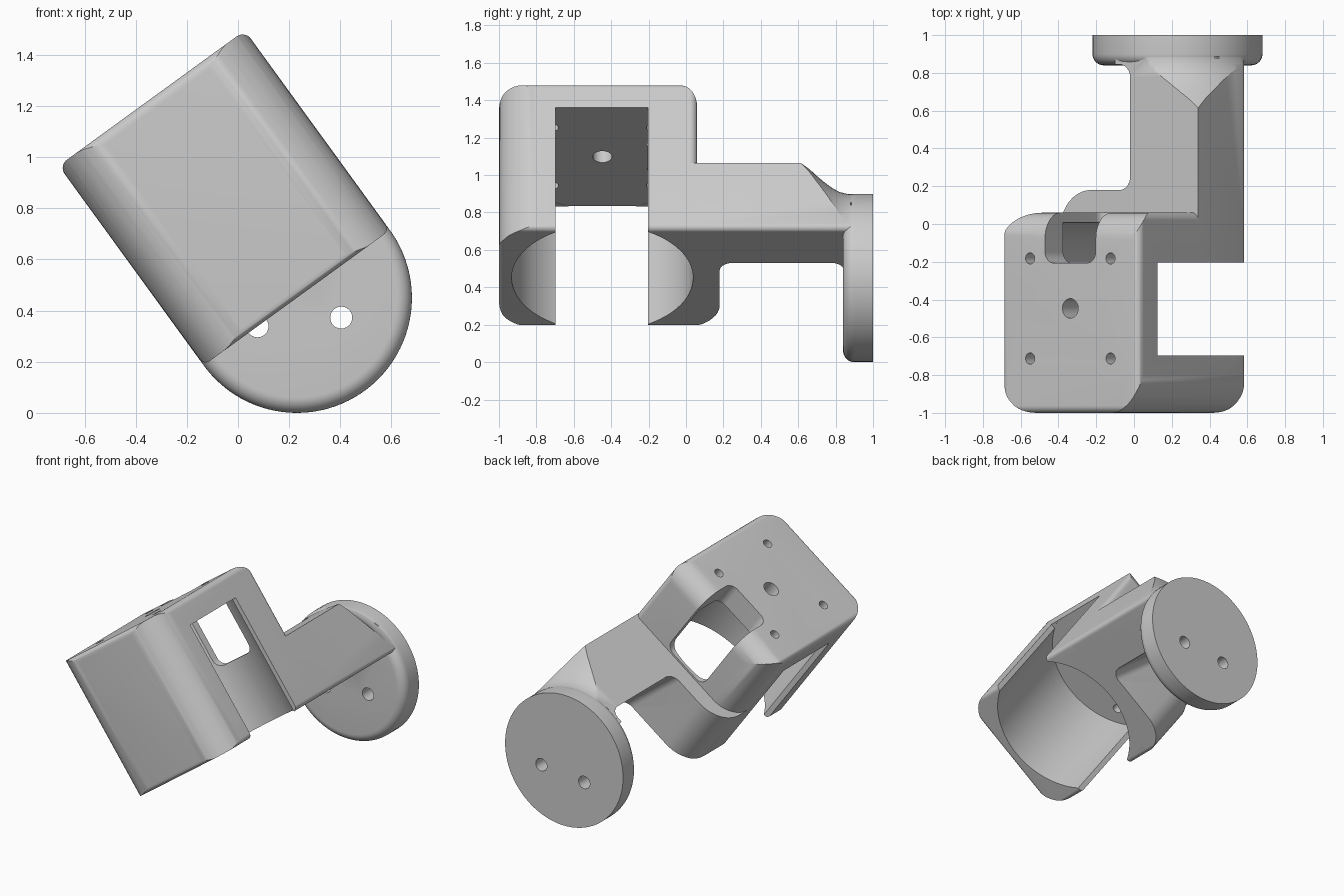
import bpy, bmesh, math
from mathutils import Vector

if "Cube" in bpy.data.objects:
    bpy.data.objects.remove(bpy.data.objects["Cube"])


def rounded(corners, seg=10):
    """Polygon from (x, y, radius) corners, each radius turned into an arc."""
    out, n = [], len(corners)
    for i, (x, y, r) in enumerate(corners):
        p = Vector((x, y))
        if r == 0:
            out.append(p)
            continue
        a = (Vector(corners[i - 1][:2]) - p).normalized()
        b = (Vector(corners[(i + 1) % n][:2]) - p).normalized()
        half = a.angle(b) / 2
        c = p + (a + b).normalized() * (r / math.sin(half))
        t = r / math.tan(half)
        v0, v1 = p + a * t - c, p + b * t - c
        total = v0.angle(v1)
        for k in range(seg + 1):
            f = k / seg
            w = (v0 * math.sin((1 - f) * total) + v1 * math.sin(f * total)) / math.sin(total)
            out.append(c + w)
    return out


def finish(name, bm):
    bmesh.ops.recalc_face_normals(bm, faces=bm.faces)
    me = bpy.data.meshes.new(name)
    bm.to_mesh(me)
    bm.free()
    ob = bpy.data.objects.new(name, me)
    bpy.context.collection.objects.link(ob)
    return ob


def bridge(name, rings):
    bm = bmesh.new()
    vs = [[bm.verts.new(p) for p in ring] for ring in rings]
    n = len(vs[0])
    for r0, r1 in zip(vs, vs[1:]):
        for i in range(n):
            j = (i + 1) % n
            bm.faces.new((r0[i], r0[j], r1[j], r1[i]))
    bm.faces.new(vs[0][::-1])
    bm.faces.new(vs[-1])
    return finish(name, bm)


def prism(name, corners, lo, hi, axis, top=None):
    place = {'x': lambda p, w: (w, p[0], p[1]),
             'y': lambda p, w: (p[0], w, p[1]),
             'z': lambda p, w: (p[0], p[1], w)}[axis]
    return bridge(name, [[place(p, lo) for p in rounded(corners)],
                         [place(p, hi) for p in rounded(top or corners)]])


def revolve(name, profile, axis='y', centre=(0, 0), n=96):
    rings = []
    for r, w in profile:
        ring = []
        for i in range(n):
            a = math.tau * (i + 0.5) / n
            p, q = centre[0] + r * math.cos(a), centre[1] + r * math.sin(a)
            ring.append((p, w, q) if axis == 'y' else (p, q, w))
        rings.append(ring)
    return bridge(name, rings)


def combine(a, b, op):
    m = a.modifiers.new(op, 'BOOLEAN')
    m.operation, m.solver, m.object = op, 'EXACT', b
    bpy.context.view_layer.objects.active = a
    bpy.ops.object.modifier_apply(modifier=m.name)
    bpy.data.objects.remove(b, do_unlink=True)
    return a


W, H, YC = 0.45, 0.965, -0.447     # half width, height, bore centre

# Motor housing, built upright and tilted at the end
bracket = prism("motor_bracket", [(-W, -1, .2), (W, -1, .2), (W, .06, .04), (-W, .06, .17)],
                0, H, 'z')
combine(bracket, prism("side_profile", [(-1, 0, .03), (.06, 0, 0), (.06, H, .14), (-1, H, .04)],
                       -1, 1, 'x'), 'INTERSECT')


# Lower back block with the offset arm, its inner side leaning
def arm_outline(u):
    return [(-W, -.2, 0), (W, -.2, 0), (W, .95, 0), (u - .1, .95, 0), (u - .1, .845, 0),
            (u, .845, .07), (u, .18, .07), (-W, .18, .2)]


arm = prism("arm", arm_outline(.137), 0, .433, 'z', top=arm_outline(.005))
combine(arm, revolve("neck_profile", [
    (1.5, -1.2), (1.5, .59), (.64, .6), (.615, .625), (.585, .66), (.55, .695), (.515, .735),
    (.485, .775), (.462, .815), (.451, .85), (.448, .88), (.448, .97)]), 'INTERSECT')
combine(bracket, arm, 'UNION')
combine(bracket, prism("end_profile", [(-W, 0, .03), (W, 0, .03), (W, H, .04), (-W, H, .04)],
                       -1.2, 1.2, 'y'), 'INTERSECT')

# Mounting disc with rounded front edge
edge = [(.45 - .06 * (1 - math.sin(t)), .84 + .06 * (1 - math.cos(t)))
        for t in (math.pi / 2 * k / 8 for k in range(9))]
combine(bracket, revolve("mounting_disc", edge + [(.45, 1)]), 'UNION')

# Cavity: open slot and round bore
combine(bracket, prism("slot", [(-1, -.697, 0), (1, -.697, 0), (1, -.203, 0), (-1, -.203, 0)],
                       -.2, .8, 'z'), 'DIFFERENCE')
combine(bracket, revolve("bore", [(.485, -.3), (.485, .801)], 'z', (0, YC)), 'DIFFERENCE')

# Cable window through the top back edge
window = prism("window", [(-.166, -.207, .06), (.166, -.207, .06), (.166, .3, 0), (-.166, .3, 0)],
               .3, 1.2, 'z')
combine(window, prism("window_floor", [(-.166, .445, .06), (.166, .445, .06),
                                       (.166, 1.1, 0), (-.166, 1.1, 0)], -.5, .5, 'y'),
        'INTERSECT')
combine(bracket, window, 'DIFFERENCE')

# Screw and shaft holes
holes = [('z', 0, YC, .052)]
holes += [('z', sx * .263, YC + sy * .265, .03) for sx in (-1, 1) for sy in (-1, 1)]
holes += [('y', .19 * math.cos(math.radians(a)), .19 * math.sin(math.radians(a)), .043)
          for a in (180, -60)]
for axis, p, q, r in holes:
    span = (.7, 1.2) if axis == 'z' else (.75, 1.2)
    combine(bracket, revolve("hole", [(r, w) for w in span], axis, (p, q), 24), 'DIFFERENCE')

# Tilt into place and smooth
bracket.rotation_euler = (0, math.radians(-36), 0)
bracket.location = (.23, 0, .45)
for o in bpy.context.selected_objects:
    o.select_set(False)
bracket.select_set(True)
bpy.context.view_layer.objects.active = bracket
bpy.ops.object.shade_smooth_by_angle(angle=math.radians(28))
